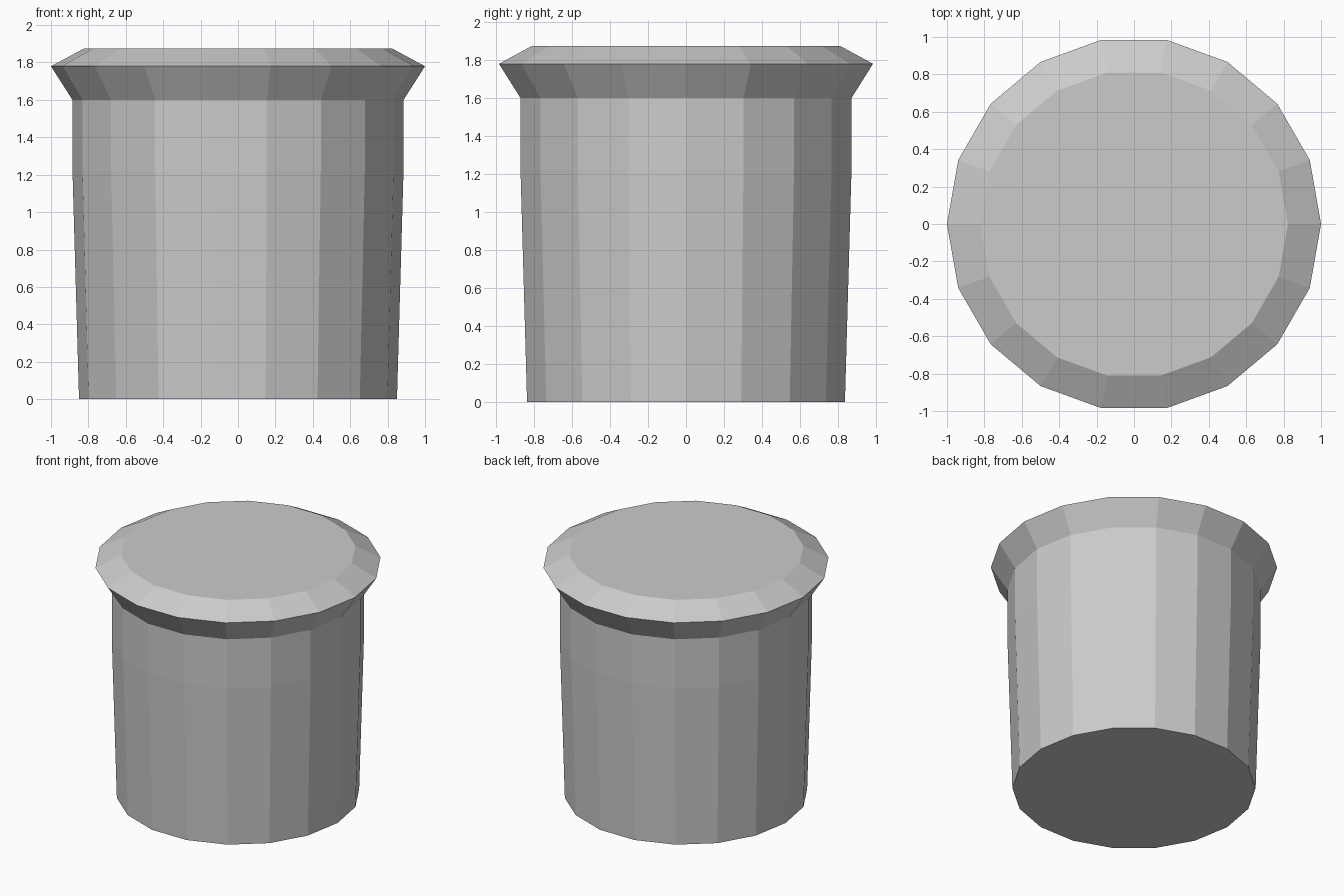
import bpy, bmesh
from math import cos, sin, tau

if "Cube" in bpy.data.objects:
    bpy.data.objects.remove(bpy.data.objects["Cube"])

SIDES = 18


def lathe(name, profile, cap_bottom=False, cap_top=False):
    """Turn a (radius, height) profile into a flat-faceted round part."""
    bm = bmesh.new()
    rings = [[bm.verts.new((r * cos(tau * i / SIDES), r * sin(tau * i / SIDES), z))
              for i in range(SIDES)] for r, z in profile]
    for low, high in zip(rings, rings[1:]):
        for i in range(SIDES):
            j = (i + 1) % SIDES
            bm.faces.new((low[i], low[j], high[j], high[i]))
    if cap_bottom:
        bm.faces.new(rings[0][::-1])
    if cap_top:
        bm.faces.new(rings[-1])
    mesh = bpy.data.meshes.new(name)
    bm.to_mesh(mesh)
    bm.free()
    obj = bpy.data.objects.new(name, mesh)
    bpy.context.collection.objects.link(obj)
    return obj


# Slightly tapered body with a straight upper band
lathe("body", [(0.85, 0), (0.885, 1.22), (0.885, 1.6)], cap_bottom=True)

# Flared rim with a bevelled, closed top
lathe("rim", [(0.885, 1.6), (1.0, 1.78), (0.823, 1.875)], cap_top=True)
